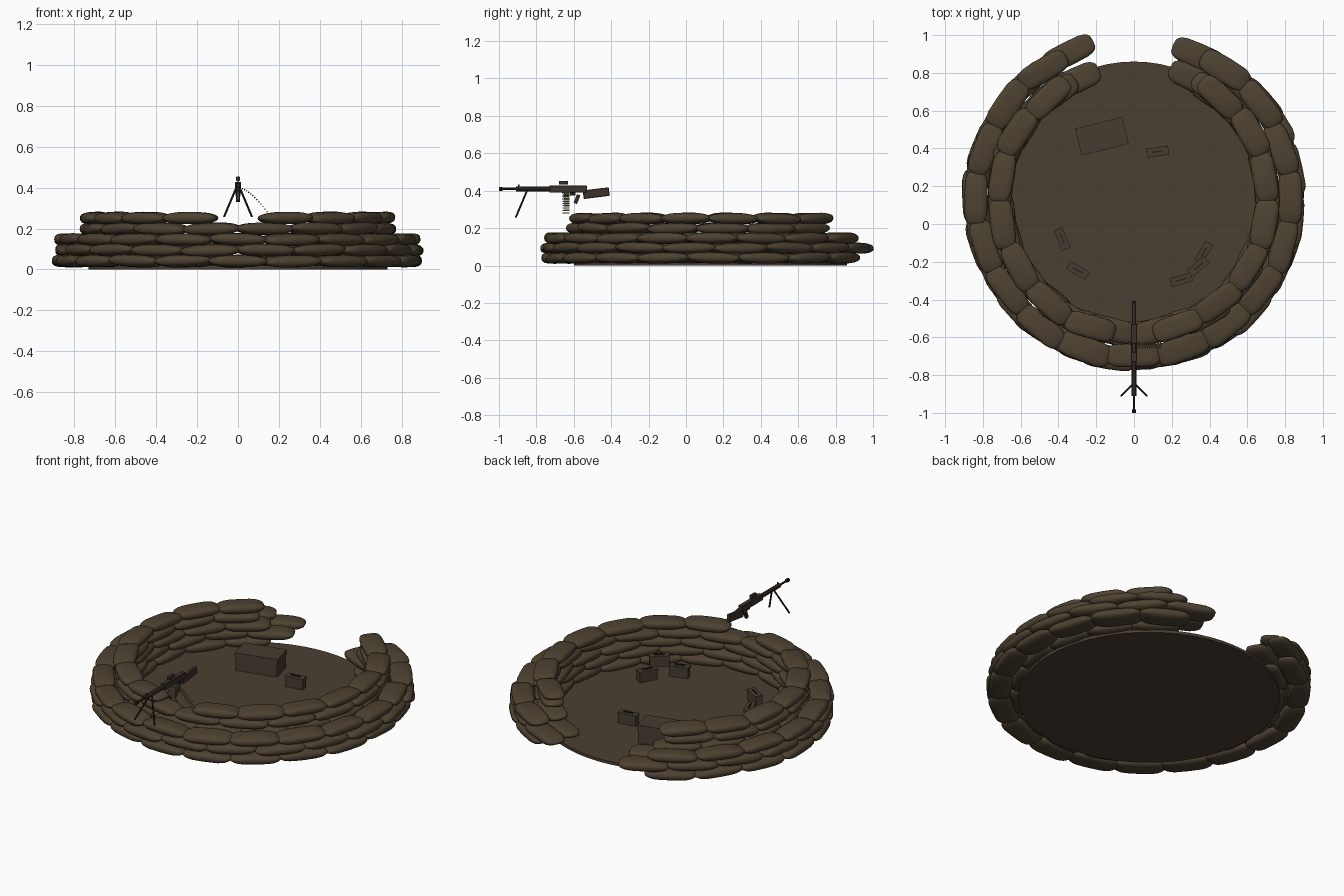
import bpy, bmesh, math, random
from mathutils import Vector, Matrix

random.seed(4)
if "Cube" in bpy.data.objects:
    bpy.data.objects.remove(bpy.data.objects["Cube"])


def material(name, colour):
    m = bpy.data.materials.new(name)
    m.use_nodes = True
    m.diffuse_color = (*colour, 1)
    m.node_tree.nodes["Principled BSDF"].inputs["Base Color"].default_value = (*colour, 1)
    return m


EARTH = material("packed earth", (0.068, 0.049, 0.032))
BURLAP = material("brown burlap", (0.075, 0.054, 0.031))
CRATE = material("crate brown", (0.062, 0.045, 0.030))
METAL = material("gun metal", (0.045, 0.032, 0.024))
DARK = material("dark steel", (0.016, 0.014, 0.012))
BRASS = material("dull brass", (0.22, 0.18, 0.10))


def add_object(name, mesh, mat, matrix=Matrix()):
    ob = bpy.data.objects.new(name, mesh)
    bpy.context.collection.objects.link(ob)
    ob.matrix_world = matrix
    if not mesh.materials:
        mesh.materials.append(mat)
    return ob


def from_bmesh(bm, name):
    bmesh.ops.recalc_face_normals(bm, faces=bm.faces)
    mesh = bpy.data.meshes.new(name)
    bm.to_mesh(mesh)
    bm.free()
    return mesh


def place(loc, yaw=0.0, pitch=0.0):
    return (Matrix.Translation(loc) @ Matrix.Rotation(math.radians(yaw), 4, "Z")
            @ Matrix.Rotation(math.radians(pitch), 4, "X"))


def box(name, loc, size, mat, yaw=0.0, pitch=0.0, bevel=0.0):
    bm = bmesh.new()
    bmesh.ops.create_cube(bm, size=1)
    bmesh.ops.scale(bm, vec=size, verts=bm.verts)
    if bevel:
        bmesh.ops.bevel(bm, geom=bm.edges[:], offset=bevel, segments=1, affect="EDGES")
    return add_object(name, from_bmesh(bm, name), mat, place(loc, yaw, pitch))


def rod(name, start, end, r1, mat, r2=None, sides=10):
    a, b = Vector(start), Vector(end)
    bm = bmesh.new()
    bmesh.ops.create_cone(bm, cap_ends=True, segments=sides, radius1=r1,
                          radius2=r1 if r2 is None else r2, depth=(b - a).length)
    turn = (b - a).to_track_quat("Z", "Y").to_matrix().to_4x4()
    return add_object(name, from_bmesh(bm, name), mat, Matrix.Translation((a + b) / 2) @ turn)


# Earth floor
CENTRE = Vector((0, 0.13, 0))
FLOOR = 0.018
floor = rod("earth_floor", CENTRE, CENTRE + Vector((0, 0, FLOOR)), 0.73, EARTH, sides=64)


# Sandbag: a pillow with boxy plan and thin ends
def power(value, exponent):
    return math.copysign(abs(value) ** exponent, value)


def sandbag_mesh():
    bm = bmesh.new()
    bmesh.ops.create_uvsphere(bm, u_segments=20, v_segments=10, radius=0.5)
    for v in bm.verts:
        d = v.co.normalized()
        ring = math.hypot(d.x, d.y)
        plan = power(ring, 0.6) / max(ring, 1e-5)
        x, y = d.x * plan, d.y * plan
        if ring > 1e-4:
            x = power(d.x / ring, 0.45) * power(ring, 0.6)
            y = power(d.y / ring, 0.5) * power(ring, 0.6)
        z = power(d.z, 0.75) * (1 - 0.3 * abs(x) ** 3)
        v.co = (x / 2, y / 2 * (1 - 0.12 * abs(x) ** 4), z / 2)
    for f in bm.faces:
        f.smooth = True
    return from_bmesh(bm, "sandbag")


BAG = sandbag_mesh()


def bag_arc(name, radius, z, start, end, count):
    """Lay bags between two angles counted anticlockwise from the back."""
    step = (end - start) / count
    length = 2 * radius * math.tan(math.radians(step) / 2) + 0.022
    for i in range(count):
        angle = start + step * (i + 0.5)
        a = math.radians(angle + 90)
        r = radius + random.uniform(-0.008, 0.008)
        loc = CENTRE + Vector((r * math.cos(a), r * math.sin(a), z))
        tilt = Matrix.Rotation(math.radians(random.uniform(-2, 2)), 4, "Y")
        m = place(loc, angle + random.uniform(-4, 4), random.uniform(-5, 5)) @ tilt
        size = (length, 0.13 + random.uniform(-0.006, 0.006), 0.06)
        add_object(f"{name}_{i + 1}", BAG, BURLAP, m @ Matrix.Diagonal((*size, 1)))


def layer_height(n):
    return 0.041 + 0.0525 * n


# Outer wall of three layers, inner wall of five
for n, (start, count) in enumerate([(25, 17), (15, 18), (26, 17)]):
    bag_arc(f"outer_sandbag_layer{n + 1}", 0.84 if n < 2 else 0.83, layer_height(n),
            start, 360 - start, count)
for n, (start, count) in enumerate([(27, 15), (16, 16), (27, 15), (32, 14)]):
    bag_arc(f"inner_sandbag_layer{n + 1}", 0.705, layer_height(n), start, 360 - start, count)
for side, start, end in (("right", 30, 171), ("left", 189, 330)):
    bag_arc(f"top_sandbag_{side}", 0.705, layer_height(4), start, end, 7)

# Supply crate with a lid
CRATE_AT = Vector((-0.17, 0.465, FLOOR))
box("supply_crate", CRATE_AT + Vector((0, 0, 0.04)), (0.25, 0.14, 0.08), CRATE, 14)
box("crate_lid", CRATE_AT + Vector((0, 0, 0.095)), (0.256, 0.146, 0.03), CRATE, 14)

# Ammunition boxes with lid and carrying handle
BOX_H = 0.068
ammo_boxes = [(0.125, 0.383, 0, 8), (-0.38, -0.08, 0, -68), (-0.298, -0.246, 0, -30),
              (0.25, -0.295, 0, 17), (0.37, -0.15, 0, 60), (0.34, -0.225, 1, 40)]
for i, (x, y, level, yaw) in enumerate(ammo_boxes):
    base = Vector((x, y, FLOOR + level * BOX_H))
    box(f"ammo_box_{i + 1}", base + Vector((0, 0, 0.026)), (0.11, 0.043, 0.052), CRATE, yaw)
    box(f"ammo_lid_{i + 1}", base + Vector((0, 0, 0.059)), (0.116, 0.048, 0.014), CRATE, yaw)
    box(f"ammo_handle_{i + 1}", base + Vector((0, 0, 0.069)), (0.06, 0.007, 0.006), DARK, yaw)

# Machine gun body and barrel
GUN_Z = 0.41
rod("gun_barrel", (0, -0.985, GUN_Z), (0, -0.72, GUN_Z), 0.006, DARK)
rod("muzzle", (0, -1.0, GUN_Z), (0, -0.982, GUN_Z), 0.011, DARK)
rod("barrel_shroud", (0, -0.91, GUN_Z), (0, -0.72, GUN_Z), 0.013, METAL)
box("receiver", (0, -0.63, GUN_Z - 0.001), (0.03, 0.20, 0.038), METAL, bevel=0.003)
box("feed_cover", (0, -0.655, 0.443), (0.02, 0.05, 0.02), METAL, bevel=0.002)
box("front_sight", (0, -0.895, 0.427), (0.005, 0.008, 0.014), DARK)
box("stock", (0, -0.48, 0.387), (0.022, 0.14, 0.046), METAL, pitch=7, bevel=0.003)
box("pistol_grip", (0, -0.583, 0.355), (0.018, 0.02, 0.05), METAL, pitch=-22, bevel=0.002)
box("trigger_guard", (0, -0.605, 0.383), (0.006, 0.03, 0.016), DARK)

# Bipod
for side, s in (("right", -1), ("left", 1)):
    rod(f"bipod_leg_{side}", (s * 0.008, -0.85, 0.40), (s * 0.068, -0.91, 0.258), 0.005, DARK)

# Hanging cartridge belt
for i in range(13):
    t = i / 12
    x = 0.022 + 0.12 * t
    z = 0.395 - 0.06 * t - 0.054 * t * t
    rod(f"cartridge_{i + 1}", (x, -0.652, z), (x, -0.624, z), 0.0038, BRASS, sides=8)
    rod(f"bullet_tip_{i + 1}", (x, -0.652, z), (x, -0.663, z), 0.003, BRASS, r2=0.0008, sides=8)
